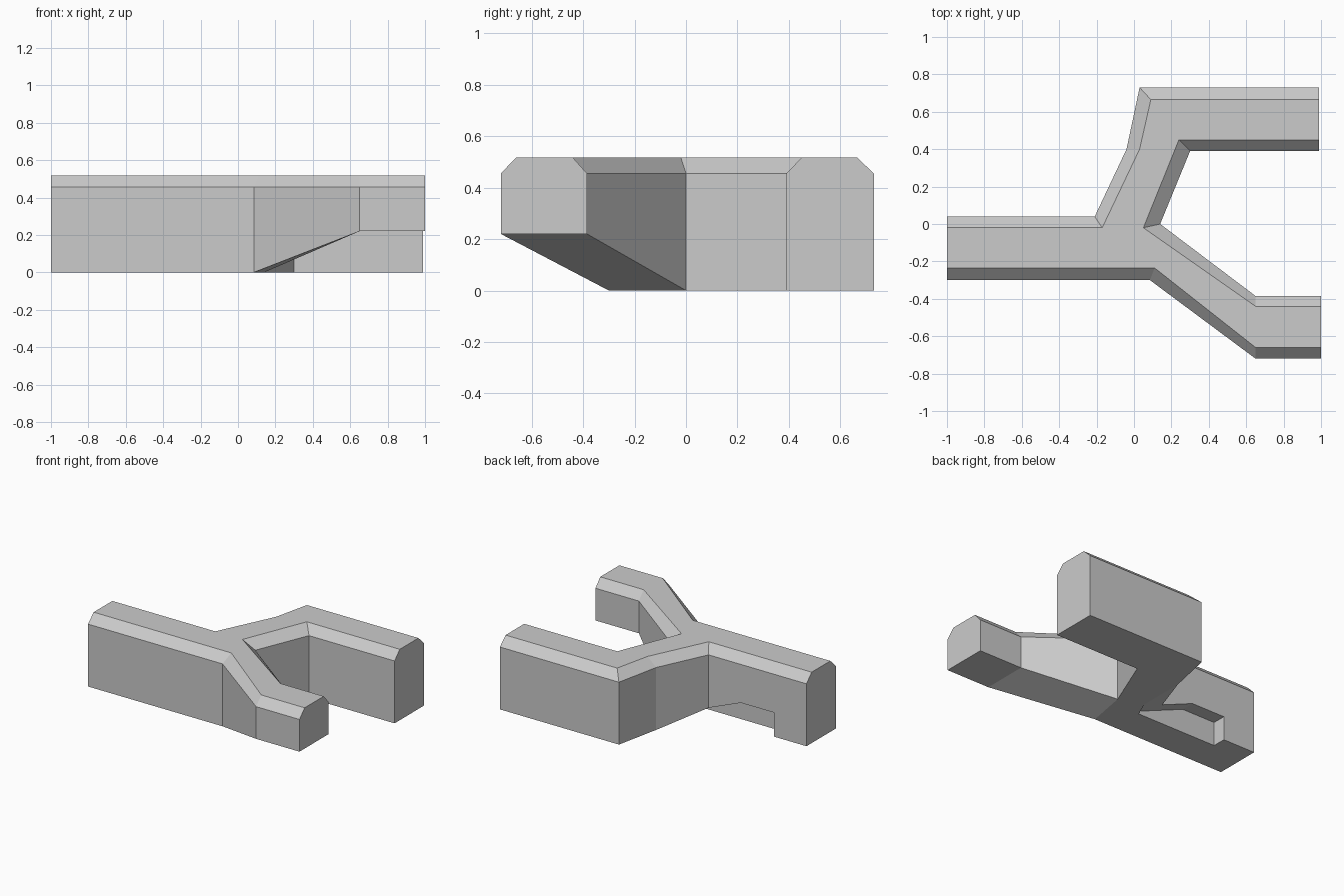
import bpy, bmesh

if "Cube" in bpy.data.objects:
    bpy.data.objects.remove(bpy.data.objects["Cube"])


def make_object(name, verts, faces):
    mesh = bpy.data.meshes.new(name)
    mesh.from_pydata(verts, [], faces)
    bm = bmesh.new()
    bm.from_mesh(mesh)
    bmesh.ops.recalc_face_normals(bm, faces=bm.faces)
    bm.to_mesh(mesh)
    bm.free()
    ob = bpy.data.objects.new(name, mesh)
    bpy.context.collection.objects.link(ob)
    return ob


# Plan of the fork: wall outline and the flat top inside the chamfer
WALL = [(-1, .04), (-.21, .04), (-.04, .40), (.03, .73), (.99, .73), (.99, .39), (.30, .39),
        (.14, 0), (.65, -.385), (1, -.385), (1, -.72), (.65, -.72), (.085, -.30), (-1, -.30)]
TOP = [(-1, -.02), (-.17, -.02), (.03, .40), (.09, .665), (.99, .665), (.99, .45), (.24, .45),
       (.05, -.02), (.65, -.44), (1, -.44), (1, -.66), (.65, -.66), (.11, -.235), (-1, -.235)]
RAISED = {8, 9, 10, 11}          # corners of the arm whose underside is lifted
n = len(WALL)

# Body: bottom ring, chamfer ring, top ring
verts = [(x, y, .22 if i in RAISED else 0) for i, (x, y) in enumerate(WALL)]
verts += [(x, y, .455) for x, y in WALL]
verts += [(x, y, .517) for x, y in TOP]
faces = [(r * n + i, r * n + (i + 1) % n, (r + 1) * n + (i + 1) % n, (r + 1) * n + i)
         for r in range(2) for i in range(n)]
faces.append(tuple(range(2 * n, 3 * n)))
# Underside: level part, ramp, raised arm
faces += [(0, 1, 2, 3, 4, 5, 6, 7, 12, 13), (7, 8, 11, 12), (8, 9, 10, 11)]
body = make_object("forked_body", verts, faces)

# Recess along the lower back edge of the trunk, with a ramped roof
stations = [(-.74, -.06, .175), (-.47, -.06, .175), (-.09, -.06, .02), (-.03, .08, -.004)]
cverts = []
for x, y, z in stations:
    cverts += [(x, y, -.1), (x, .5, -.1), (x, .5, z), (x, y, z)]
cfaces = [(0, 1, 2, 3), (12, 13, 14, 15)]
cfaces += [(4 * s + k, 4 * s + (k + 1) % 4, 4 * s + 4 + (k + 1) % 4, 4 * s + 4 + k)
           for s in range(3) for k in range(4)]
cutter = make_object("recess_cutter", cverts, cfaces)
cutter.hide_render = True
cutter.display_type = 'WIRE'

cut = body.modifiers.new("recess", 'BOOLEAN')
cut.operation = 'DIFFERENCE'
cut.solver = 'EXACT'
cut.object = cutter
